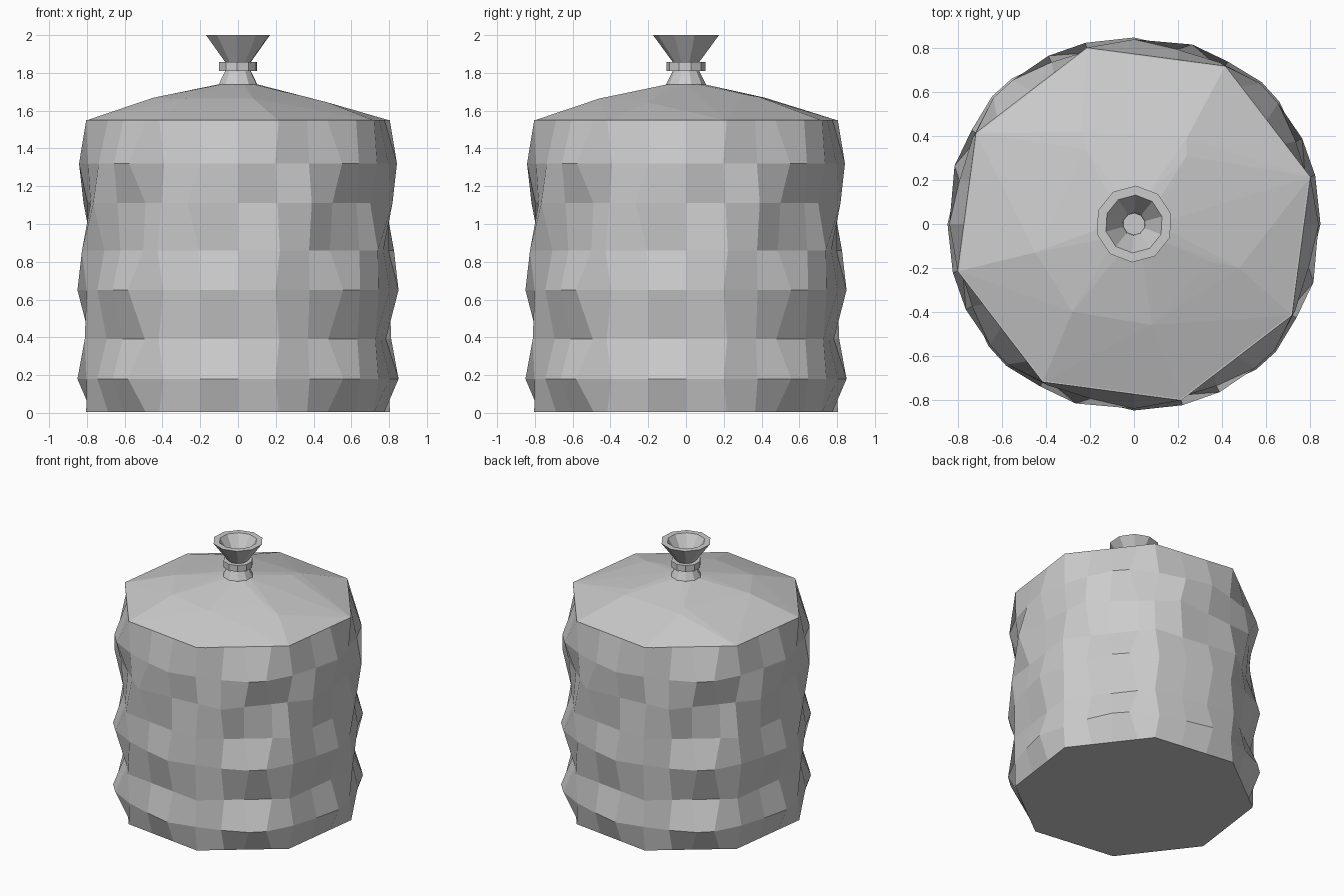
import bpy, bmesh
from math import sin, cos, pi, radians

if "Cube" in bpy.data.objects:
    bpy.data.objects.remove(bpy.data.objects["Cube"])


def finish(bm, name):
    bmesh.ops.recalc_face_normals(bm, faces=bm.faces)
    me = bpy.data.meshes.new(name)
    bm.to_mesh(me)
    bm.free()
    ob = bpy.data.objects.new(name, me)
    bpy.context.collection.objects.link(ob)
    return ob


def repeat_quarter(quarter):
    """Turn (angle, radius) pairs of one quarter into a full ring of points."""
    return [(r * cos(radians(a + 90 * q)), r * sin(radians(a + 90 * q)))
            for q in range(4) for a, r in quarter]


def octagon_ring(r, phase):
    quarter = []
    for a in (0, 15, 28, 38, 52, 60, 75):
        # snap the points next to a corner onto it
        for c in (phase, phase + 45):
            if abs(a - c) < 4:
                a = c
        k = (a - phase) % 45
        quarter.append((a, r * cos(pi / 8) / cos(radians(k - 22.5))))
    return repeat_quarter(quarter)


def bulge_ring(s):
    """Wider ring with points pinched together on the diagonals."""
    return repeat_quarter([(0, .85 * s), (14, .826 * s), (27, .836 * s), (40, .866 * s),
                           (48, .87 * s), (62, .842 * s), (76, .828 * s)])


def lathe(name, profile, sides, phase):
    bm = bmesh.new()
    rings = [[bm.verts.new((r * cos(phase + 2 * pi * i / sides),
                            r * sin(phase + 2 * pi * i / sides), z))
              for i in range(sides)] for r, z in profile]
    skin(bm, rings)
    return finish(bm, name)


def skin(bm, rings):
    n = len(rings[0])
    bm.faces.new(rings[0])
    bm.faces.new(rings[-1])
    for a, b in zip(rings, rings[1:]):
        for i in range(n):
            j = (i + 1) % n
            bm.faces.new((a[i], a[j], b[j], b[i]))


# Faceted body: octagonal rings alternating with bulging ones
rows = [(.005, octagon_ring(.832, 15)), (.18, bulge_ring(1)), (.39, octagon_ring(.84, 15)),
        (.65, bulge_ring(1)), (.86, octagon_ring(.855, 15)), (1.11, octagon_ring(.86, 27)),
        (1.32, bulge_ring(.99)), (1.55, octagon_ring(.832, 15))]
bm = bmesh.new()
skin(bm, [[bm.verts.new((x, y, z)) for x, y in pts] for z, pts in rows])
finish(bm, "body")

# Sloping shoulder: hull over the rim, an irregular ridge and the neck foot
ridge = [(-.24, .42, 1.668), (.24, .39, 1.672), (.48, -.2, 1.642), (.08, -.46, 1.664),
         (-.28, -.4, 1.664), (-.45, -.13, 1.668),
         (-.22, .34, 1.686), (.24, .31, 1.686), (.34, -.17, 1.674),
         (.06, -.37, 1.682), (-.34, -.1, 1.688)]
bm = bmesh.new()
for i in range(8):
    a = radians(15 + 45 * i)
    bm.verts.new((.832 * cos(a), .832 * sin(a), 1.548))
for p in ridge:
    bm.verts.new(p)
for i in range(10):
    bm.verts.new((.1 * cos(i * pi / 5), .1 * sin(i * pi / 5), 1.74))
bmesh.ops.convex_hull(bm, input=bm.verts)
loose = [v for v in bm.verts if not v.link_faces]
bmesh.ops.delete(bm, geom=loose, context='VERTS')
finish(bm, "shoulder")

# Neck, collar and funnel mouth
ph = radians(15)
lathe("neck", [(.105, 1.72), (.105, 1.74), (.068, 1.815)], 10, ph)
lathe("collar", [(.103, 1.81), (.103, 1.858)], 10, ph)
lathe("funnel", [(.065, 1.85), (.175, 2.0), (.132, 2.0), (.054, 1.88), (.05, 1.86)], 10, ph)
